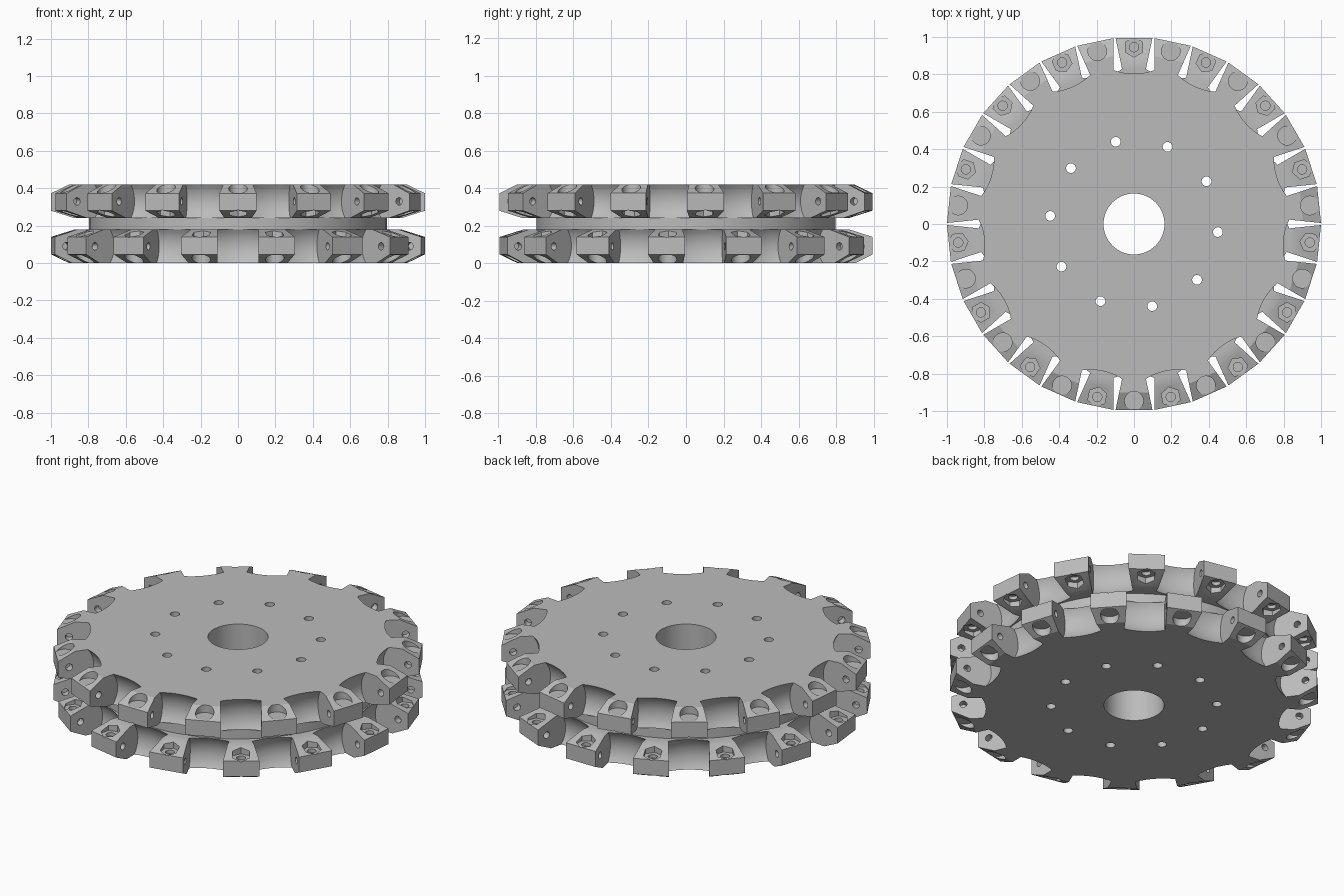
import bpy, bmesh, math
from mathutils import Matrix, Vector

LUGS = 15
STEP = 2 * math.pi / LUGS
MID = 0.33          # mid height of the upper wheel
TOP, LOW = 0.42, 0.24

if "Cube" in bpy.data.objects:
    bpy.data.objects.remove(bpy.data.objects["Cube"])

grey = bpy.data.materials.new("plain_grey")
grey.use_nodes = True
grey.diffuse_color = (0.5, 0.5, 0.5, 1)
grey.node_tree.nodes["Principled BSDF"].inputs["Base Color"].default_value = (0.5, 0.5, 0.5, 1)


def loft(bm, sections, sides, matrix=Matrix(), phase=0.0):
    """Closed solid of revolution from (radius, height) sections along local z."""
    rings = []
    for r, z in sections:
        rings.append([bm.verts.new(matrix @ Vector((r * math.cos(phase + 2 * math.pi * i / sides),
                                                    r * math.sin(phase + 2 * math.pi * i / sides), z)))
                      for i in range(sides)])
    for a, b in zip(rings, rings[1:]):
        for i in range(sides):
            j = (i + 1) % sides
            bm.faces.new((a[i], a[j], b[j], b[i]))
    bm.faces.new(rings[0][::-1])
    bm.faces.new(rings[-1])


def finish(bm, name):
    bmesh.ops.recalc_face_normals(bm, faces=bm.faces)
    mesh = bpy.data.meshes.new(name)
    bm.to_mesh(mesh)
    bm.free()
    mesh.materials.append(grey)
    obj = bpy.data.objects.new(name, mesh)
    bpy.context.collection.objects.link(obj)
    return obj


def cut(obj, cutter):
    """Subtract the cutter and bake the result."""
    mod = obj.modifiers.new("cut", "BOOLEAN")
    mod.operation, mod.solver, mod.object = "DIFFERENCE", "EXACT", cutter
    bpy.context.view_layer.update()
    deps = bpy.context.evaluated_depsgraph_get()
    mesh = bpy.data.meshes.new_from_object(obj.evaluated_get(deps))
    obj.modifiers.clear()
    obj.data = mesh


def spoke(angle, radius, z):
    """Frame at a rim position: x outward, y tangent, z up."""
    return Matrix.Rotation(angle, 4, "Z") @ Matrix.Translation((radius, 0, z))


def make_cutter(name, build):
    bm = bmesh.new()
    build(bm)
    obj = finish(bm, name)
    obj.hide_render = True
    return obj


lug_angles = [-math.pi / 2 + k * STEP for k in range(LUGS)]
gap_angles = [a + STEP / 2 for a in lug_angles]
along_tangent = Matrix.Rotation(math.pi / 2, 4, "X")


# Barrel shaped pockets where the rollers sit
def roller_pockets(bm):
    half = 0.11
    profile = [(0.155 - 0.015 * (t / 4) ** 2, half * t / 4) for t in range(-4, 5)]
    for a in gap_angles:
        loft(bm, profile, 48, spoke(a, 0.93, MID) @ along_tangent)


# Axle sockets, round bolt head seats and hexagonal nut seats
def lug_recesses(bm):
    for a in gap_angles:
        loft(bm, [(0.02, -0.15), (0.02, 0.15)], 16, spoke(a, 0.93, MID) @ along_tangent)
    for a in lug_angles:
        loft(bm, [(0.05, 0.376), (0.05, 0.5)], 32, spoke(a, 0.945, 0))
        loft(bm, [(0.053, 0.1), (0.053, 0.284)], 6, spoke(a, 0.945, 0))


# Small bolt hole in the floor of each nut seat
def bolt_holes(bm):
    for a in lug_angles:
        loft(bm, [(0.025, 0.2), (0.025, 0.304)], 16, spoke(a, 0.945, 0))


# Centre bore and ring of mounting holes
def bores(bm):
    loft(bm, [(0.163, -0.2), (0.163, 0.7)], 64)
    for k in range(10):
        loft(bm, [(0.026, -0.2), (0.026, 0.7)], 24,
             spoke(math.radians(102.5 + 36 * k), 0.45, 0))


# Upper wheel: many-sided disc with bevelled rim, then cut
bm = bmesh.new()
corner = 1 / math.cos(STEP / 2)
rim = [(0.87, LOW), (0.995, 0.28), (0.995, 0.373), (0.9, TOP)]
loft(bm, [(r * corner, z) for r, z in rim], LUGS, phase=gap_angles[0])
upper_wheel = finish(bm, "upper_wheel")

cutters = [make_cutter("pocket_cutter", roller_pockets),
           make_cutter("recess_cutter", lug_recesses),
           make_cutter("bolt_hole_cutter", bolt_holes)]
for c in cutters:
    cut(upper_wheel, c)

# Lower wheel: the same part flipped over, its lugs facing the upper gaps
lower_wheel = bpy.data.objects.new("lower_wheel", upper_wheel.data.copy())
bpy.context.collection.objects.link(lower_wheel)
lower_wheel.data.transform(Matrix.Translation((0, 0, TOP)) @ Matrix.Rotation(math.pi, 4, "X"))

# Spacer disc between the wheels
bm = bmesh.new()
loft(bm, [(0.797, TOP - LOW), (0.797, LOW)], 96)
spacer = finish(bm, "spacer_disc")

bore_cutter = make_cutter("bore_cutter", bores)
parts = [upper_wheel, lower_wheel, spacer]
for part in parts:
    cut(part, bore_cutter)

for c in cutters + [bore_cutter]:
    bpy.data.objects.remove(c)

# Smooth curved walls, crisp edges
bpy.ops.object.select_all(action="DESELECT")
for part in parts:
    part.select_set(True)
bpy.context.view_layer.objects.active = upper_wheel
bpy.ops.object.shade_smooth_by_angle(angle=math.radians(25))
